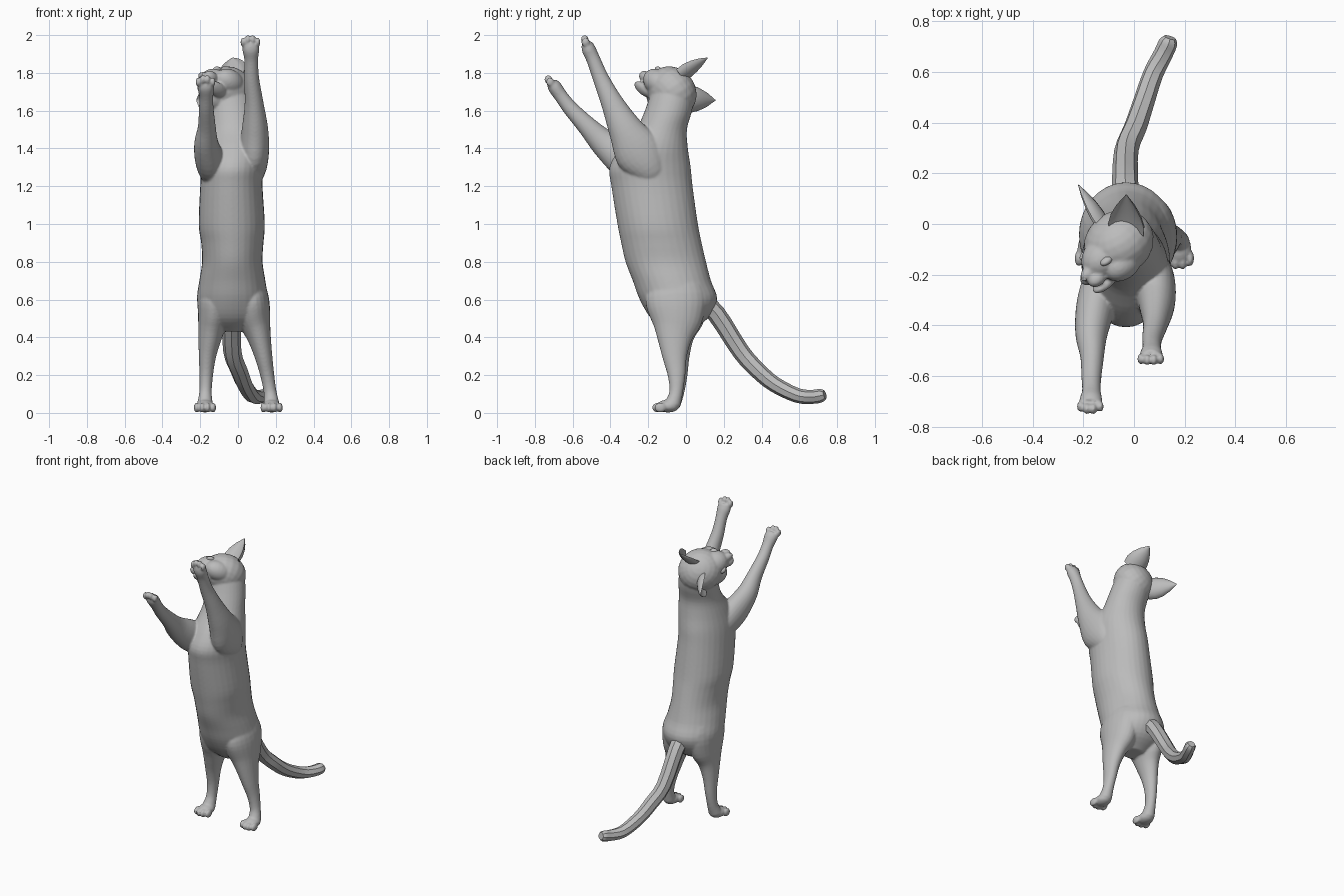
import bpy, bmesh, math
from mathutils import Vector, Matrix

if "Cube" in bpy.data.objects:
    bpy.data.objects.remove(bpy.data.objects["Cube"])

grey = bpy.data.materials.new("fur_grey")
grey.diffuse_color = (0.5, 0.5, 0.5, 1)
grey.use_nodes = True
grey.node_tree.nodes["Principled BSDF"].inputs["Base Color"].default_value = grey.diffuse_color


def finish(name, bm, angle=None):
    bmesh.ops.recalc_face_normals(bm, faces=bm.faces)
    for f in bm.faces:
        f.smooth = True
    me = bpy.data.meshes.new(name)
    bm.to_mesh(me)
    bm.free()
    me.materials.append(grey)
    ob = bpy.data.objects.new(name, me)
    bpy.context.collection.objects.link(ob)
    if angle:
        bpy.ops.object.select_all(action='DESELECT')
        bpy.context.view_layer.objects.active = ob
        ob.select_set(True)
        bpy.ops.object.shade_smooth_by_angle(angle=math.radians(angle))
    return ob


def spline(pts, steps):
    """Catmull-Rom interpolation of equal-length tuples."""
    p = [Vector(q) for q in pts]
    p = [p[0] * 2 - p[1]] + p + [p[-1] * 2 - p[-2]]
    out = []
    for i in range(1, len(p) - 2):
        a, b, c, d = p[i - 1:i + 3]
        for s in range(steps):
            t = s / steps
            out.append(0.5 * (2 * b + (c - a) * t + (2 * a - 5 * b + 4 * c - d) * t * t
                              + (3 * b - a - 3 * c + d) * t ** 3))
    return out + [p[-2]]


def tube(bm, pts, sides=24, steps=4, level=False):
    """Loft ellipses (x, y, z, half width, half depth) along a smooth path."""
    path = spline(pts, steps)
    rings = []
    for i, q in enumerate(path):
        c = Vector(q[:3])
        t = Vector((0, 0, 1)) if level else (
            Vector(path[min(i + 1, len(path) - 1)][:3]) - Vector(path[max(i - 1, 0)][:3])).normalized()
        side = (Vector((1, 0, 0)) - t * t.x).normalized()
        up = t.cross(side)
        rings.append([bm.verts.new(c + side * q[3] * math.cos(a) + up * q[4] * math.sin(a))
                      for a in (2 * math.pi * k / sides for k in range(sides))])
    for r, s in zip(rings, rings[1:]):
        for k in range(sides):
            j = (k + 1) % sides
            bm.faces.new((r[k], r[j], s[j], s[k]))
    bm.faces.new(rings[0])
    bm.faces.new(rings[-1])


def ball(bm, loc, size, rot=Matrix.Identity(3)):
    m = Matrix.Translation(loc) @ rot.to_4x4() @ Matrix.Diagonal((*size, 1))
    bmesh.ops.create_uvsphere(bm, u_segments=20, v_segments=12, radius=1, matrix=m)


# Head frame: forward, left, up (turned aside and looking upward)
L = Vector((0.64, -0.15, 0.76)).normalized()
F = Vector((-0.68, -0.64, 0.45))
F = (F - L * F.dot(L)).normalized()
U = F.cross(L)
R = Matrix((F, L, U)).transposed()
C = Vector((-0.06, -0.075, 1.70))


def head(f, l, u):
    return C + F * f + L * l + U * u


body = bmesh.new()

# Torso and neck
tube(body, [(-.03, -.04, .43, .08, .06), (-.03, -.035, .50, .165, .15),
            (-.03, -.04, .60, .187, .205), (-.03, -.075, .70, .175, .207),
            (-.03, -.107, .80, .16, .213), (-.03, -.13, .90, .165, .213),
            (-.033, -.15, 1.0, .175, .213), (-.035, -.18, 1.2, .165, .215),
            (-.03, -.19, 1.3, .163, .215), (-.02, -.17, 1.4, .155, .18),
            (-.02, -.13, 1.5, .135, .135), (-.03, -.093, 1.6, .127, .125),
            (-.045, -.07, 1.7, .115, .115), (-.05, -.07, 1.75, .09, .10)], 32, 4, True)

# Head, cheeks, muzzle, lower jaw
ball(body, head(0, 0, 0), (.145, .138, .122), R)
ball(body, head(.08, 0, 0), (.11, .085, .08), R)
for s in (-1, 1):
    ball(body, head(.06, s * .06, -.04), (.09, .067, .065), R)
    ball(body, head(.175, s * .024, -.035), (.043, .034, .03), R)
ball(body, head(.155, 0, -.005), (.07, .032, .03), R)
ball(body, head(.135, 0, -.09), (.068, .038, .024), R)

# Forelegs stretched upward, ending in toes
arms = [
    [(.04, -.15, 1.20, .04, .05), (.075, -.185, 1.28, .068, .09), (.085, -.25, 1.38, .079, .128),
     (.09, -.32, 1.50, .07, .092), (.085, -.39, 1.64, .05, .06), (.072, -.45, 1.77, .04, .043),
     (.07, -.49, 1.87, .037, .037), (.068, -.515, 1.925, .045, .037), (.066, -.525, 1.96, .038, .028)],
    [(-.09, -.17, 1.20, .04, .05), (-.125, -.22, 1.27, .07, .09), (-.15, -.32, 1.34, .077, .10),
     (-.168, -.43, 1.425, .064, .075), (-.165, -.52, 1.515, .047, .053), (-.168, -.61, 1.61, .039, .041),
     (-.168, -.66, 1.675, .037, .036), (-.17, -.695, 1.725, .045, .037), (-.172, -.712, 1.75, .038, .028)]]
for pts in arms:
    tube(body, pts)
    tip, prev = Vector(pts[-1][:3]), Vector(pts[-2][:3])
    d = (tip - prev).normalized()
    for k in range(4):
        o = (k - 1.5) * .026
        ball(body, tip + d * (.026 - abs(o) * .6) + Vector((o, -.006, 0)), (.014, .022, .024))

# Hind legs with feet and toes
legs = [
    [(.05, -.07, .76, .06, .10), (.072, -.055, .62, .088, .16), (.085, -.05, .50, .087, .14),
     (.112, -.06, .40, .063, .095), (.135, -.06, .30, .047, .066), (.155, -.05, .20, .037, .047),
     (.17, -.052, .11, .034, .036), (.178, -.07, .045, .042, .042)],
    [(-.10, -.07, .76, .06, .10), (-.122, -.045, .62, .088, .16), (-.132, -.04, .50, .08, .14),
     (-.148, -.045, .40, .062, .09), (-.162, -.04, .30, .046, .06), (-.168, -.035, .20, .036, .043),
     (-.172, -.045, .11, .033, .036), (-.175, -.07, .045, .042, .042)]]
for pts in legs:
    tube(body, pts)
    x = pts[-1][0]
    ball(body, (x, -.095, .036), (.048, .06, .034))
    for k in range(4):
        o = (k - 1.5) * .029
        ball(body, (x + o, -.155 + abs(o) * .45, .028), (.0155, .032, .027))

# Fuse and soften the whole body
cat = finish("body", body)
rm = cat.modifiers.new("fuse", 'REMESH')
rm.mode = 'VOXEL'
rm.voxel_size = .0065
rm.use_smooth_shade = True
sm = cat.modifiers.new("soften", 'SMOOTH')
sm.factor = .5
sm.iterations = 6

# Tail
bm = bmesh.new()
tube(bm, [(-.03, .07, .60, .06, .05), (-.035, .16, .525, .052, .05), (-.03, .29, .325, .048, .047),
          (.005, .38, .225, .046, .045), (.035, .47, .15, .043, .042), (.075, .59, .092, .04, .039),
          (.115, .67, .085, .038, .037), (.135, .715, .092, .037, .036), (.142, .735, .097, .025, .025)],
     8, 3)
finish("tail", bm, 35)

# Ears: cupped shells with a crescent section, tapering to the tip
for s, tip, name in ((1, (-.03, .115, 1.88), "left_ear"), (-1, (-.22, .155, 1.655), "right_ear")):
    base, tip = head(-.02, s * .078, .06), Vector(tip)
    axis = (tip - base).normalized()
    front = F + L * s * .5
    front = (front - axis * front.dot(axis)).normalized()
    wide = axis.cross(front)
    bm = bmesh.new()
    rings = []
    n = 10
    for t, w in ((0, .07), (.25, .074), (.5, .062), (.75, .038), (.92, .014), (1, .003)):
        c = base.lerp(tip, t)
        arc = [math.pi * k / n for k in range(n + 1)]
        sec = [(math.cos(a), -math.sin(a) * .75) for a in arc]
        sec += [(math.cos(a) * .9, -math.sin(a) * .5 + .02) for a in reversed(arc[1:-1])]
        rings.append([bm.verts.new(c + wide * w * p + front * w * (q + .35)) for p, q in sec])
    m = len(rings[0])
    for r, q in zip(rings, rings[1:]):
        for k in range(m):
            bm.faces.new((r[k], r[(k + 1) % m], q[(k + 1) % m], q[k]))
    bm.faces.new(rings[0])
    bm.faces.new(rings[-1])
    finish(name, bm, 50)

# Eyes and nose
for s, name in ((1, "left_eye"), (-1, "right_eye")):
    bm = bmesh.new()
    ball(bm, head(.122, s * .062, .022), (.03, .024, .016), R)
    finish(name, bm)
bm = bmesh.new()
ball(bm, head(.213, 0, -.01), (.012, .015, .01), R)
finish("nose", bm)
